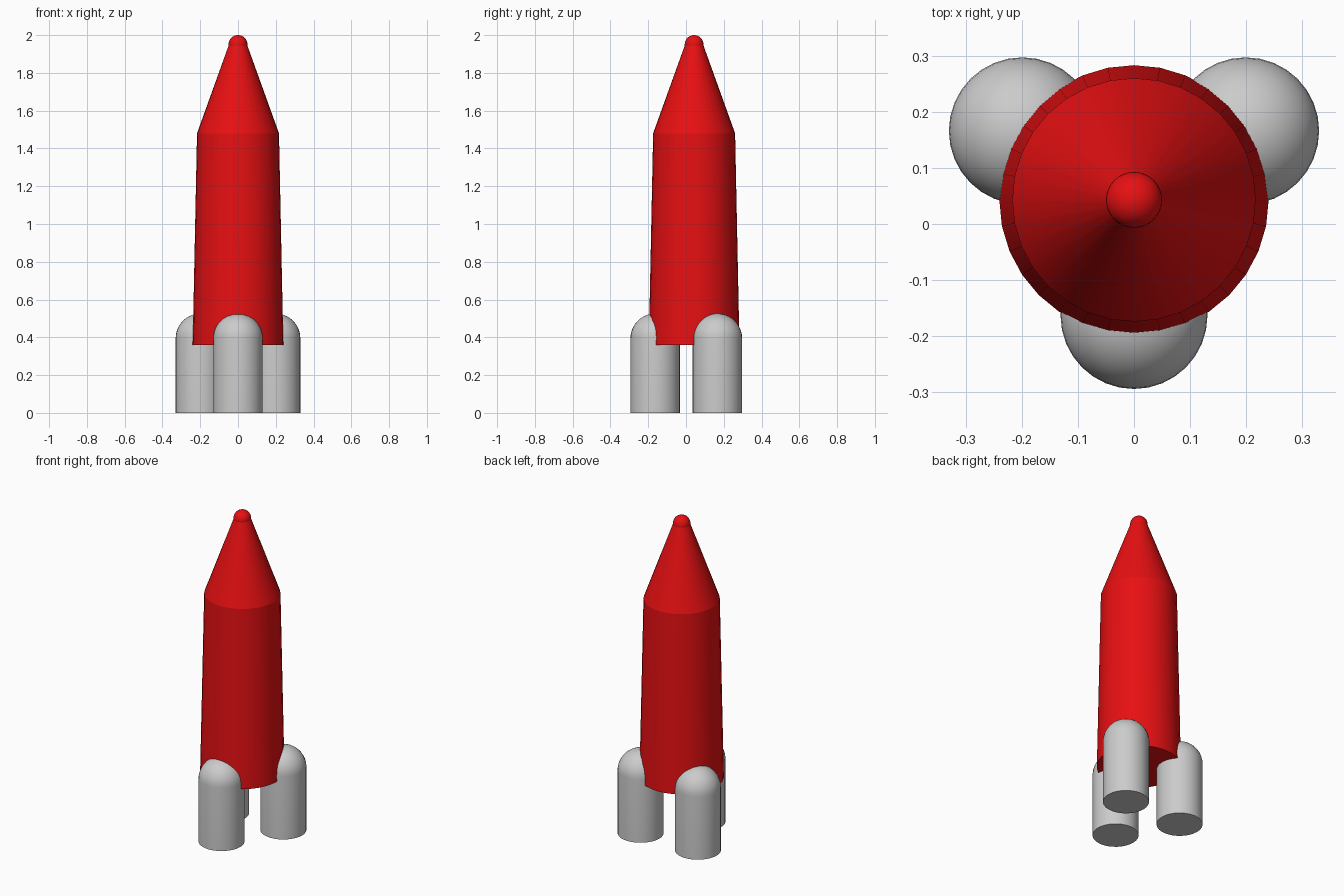
import bpy, bmesh, math

if "Cube" in bpy.data.objects:
    bpy.data.objects.remove(bpy.data.objects["Cube"])


def material(name, rgb):
    m = bpy.data.materials.new(name)
    m.diffuse_color = (*rgb, 1)
    m.use_nodes = True
    m.node_tree.nodes["Principled BSDF"].inputs["Base Color"].default_value = m.diffuse_color
    return m


RED = material("rocket red", (0.8, 0.005, 0.006))
GREY = material("booster grey", (0.6, 0.6, 0.6))


def lathe(name, profile, centre, mat, sides=32):
    """Revolve (radius, height) points around a vertical axis, closed at both ends."""
    bm = bmesh.new()
    rings = []
    for r, z in profile:
        if r < 1e-5:
            rings.append([bm.verts.new((0, 0, z))])
        else:
            rings.append([bm.verts.new((r * math.cos(2 * math.pi * i / sides),
                                        r * math.sin(2 * math.pi * i / sides), z))
                          for i in range(sides)])
    for a, b in zip(rings, rings[1:]):
        for i in range(sides):
            j = (i + 1) % sides
            if len(b) == 1:
                bm.faces.new((a[i], a[j], b[0]))
            elif len(a) == 1:
                bm.faces.new((a[0], b[j], b[i]))
            else:
                bm.faces.new((a[i], a[j], b[j], b[i]))
    if len(rings[0]) > 1:
        bm.faces.new(rings[0][::-1])
    if len(rings[-1]) > 1:
        bm.faces.new(rings[-1])
    bmesh.ops.recalc_face_normals(bm, faces=bm.faces)
    mesh = bpy.data.meshes.new(name)
    bm.to_mesh(mesh)
    bm.free()
    mesh.materials.append(mat)
    ob = bpy.data.objects.new(name, mesh)
    ob.location = (*centre, 0)
    bpy.context.collection.objects.link(ob)
    bpy.ops.object.select_all(action='DESELECT')
    ob.select_set(True)
    bpy.context.view_layer.objects.active = ob
    bpy.ops.object.shade_smooth_by_angle(angle=math.radians(30))
    return ob


def arc(radius, z, start, steps):
    """Profile of a ball from a start angle up to its top."""
    angles = [start + (math.pi / 2 - start) * i / steps for i in range(steps + 1)]
    return [(radius * math.cos(a), z + radius * math.sin(a)) for a in angles]


AXIS = (0, 0.043)

# Tapered hull and nose cone
lathe("hull", [(0.24, 0.36), (0.217, 1.48)], AXIS, RED)
lathe("nose_cone", [(0.217, 1.48), (0.046, 1.955)], AXIS, RED)

# Ball on the nose
lathe("nose_tip", arc(0.05, 1.95, -math.pi / 2, 16), AXIS, RED)

# Three domed boosters
for name, centre in (("front_booster", (0, -0.163)),
                     ("left_booster", (-0.199, 0.166)),
                     ("right_booster", (0.199, 0.166))):
    lathe(name, [(0.131, 0)] + arc(0.131, 0.395, 0, 10), centre, GREY)
